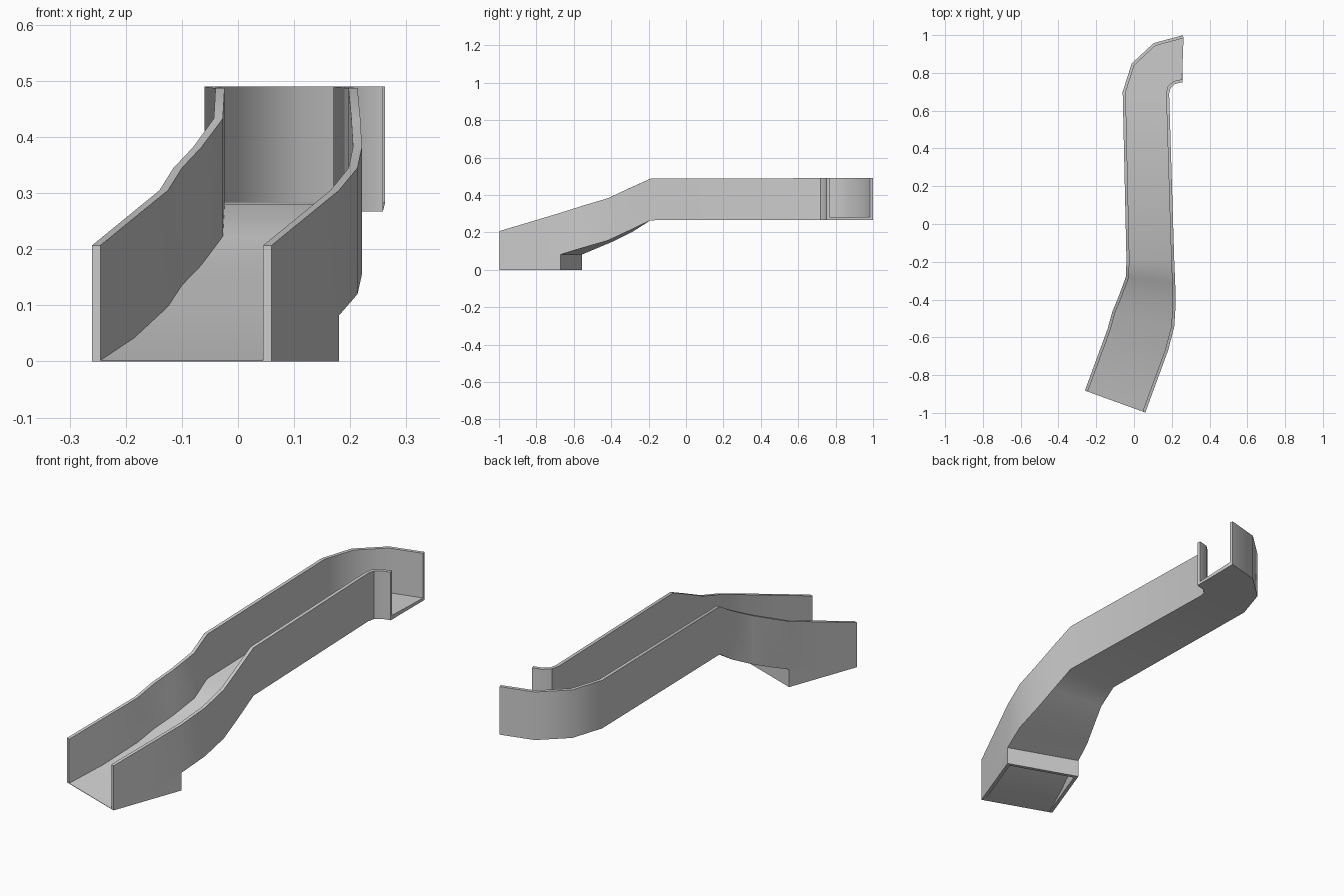
import bpy, bmesh, math
from mathutils import Vector

if "Cube" in bpy.data.objects:
    bpy.data.objects.remove(bpy.data.objects["Cube"])

T = 0.016  # sheet thickness

# stations: left x,y, right x,y, underside z, floor z, wall top z
STATIONS = [
    (-0.260, -0.882, 0.060, -0.998, 0.000, 0.002, 0.207),
    (-0.200, -0.719, 0.120, -0.834, 0.026, 0.042, 0.256),
    (-0.140, -0.556, 0.180, -0.671, 0.082, 0.098, 0.305),
    (-0.115, -0.465, 0.213, -0.545, 0.120, 0.136, 0.345),
    (-0.080, -0.380, 0.221, -0.420, 0.156, 0.172, 0.382),
    (-0.043, -0.280, 0.218, -0.310, 0.207, 0.223, 0.433),
    (-0.040, -0.190, 0.213, -0.190, 0.265, 0.281, 0.487),
    (-0.060, 0.700, 0.186, 0.690, 0.267, 0.283, 0.490),
    (-0.012, 0.850, 0.193, 0.720, 0.267, 0.283, 0.490),
    (0.105, 0.958, 0.217, 0.741, 0.267, 0.283, 0.490),
    (0.258, 0.999, 0.258, 0.751, 0.267, 0.283, 0.490),
]


def offset(path, d):
    """Mitred parallel path; positive d goes to the right of travel."""
    out = []
    for i, p in enumerate(path):
        a = (p - path[i - 1]).normalized() if i else None
        b = (path[i + 1] - p).normalized() if i < len(path) - 1 else None
        a, b = a or b, b or a
        t = (a + b).normalized()
        n = Vector((t.y, -t.x))
        out.append(p + n * d / max(0.5, n.dot(Vector((a.y, -a.x)))))
    return out


def loft(name, sections):
    """Skin closed sections into a capped solid."""
    bm = bmesh.new()
    rings = [[bm.verts.new(v) for v in s] for s in sections]
    n = len(rings[0])
    for r, s in zip(rings, rings[1:]):
        for i in range(n):
            j = (i + 1) % n
            bm.faces.new((r[i], r[j], s[j], s[i]))
    bm.faces.new(rings[0])
    bm.faces.new(rings[-1])
    bmesh.ops.remove_doubles(bm, verts=bm.verts, dist=1e-5)
    bmesh.ops.recalc_face_normals(bm, faces=bm.faces)
    mesh = bpy.data.meshes.new(name)
    bm.to_mesh(mesh)
    bm.free()
    ob = bpy.data.objects.new(name, mesh)
    bpy.context.collection.objects.link(ob)
    bpy.ops.object.select_all(action='DESELECT')
    ob.select_set(True)
    bpy.context.view_layer.objects.active = ob
    bpy.ops.object.shade_smooth_by_angle(angle=math.radians(35))
    return ob


left = [Vector(s[0:2]) for s in STATIONS]
right = [Vector(s[2:4]) for s in STATIONS]
left_in, right_in = offset(left, T), offset(right, -T)

# U-shaped chute
sections = []
for s, lo, li, ri, ro in zip(STATIONS, left, left_in, right_in, right):
    under, floor, top = s[4:]
    outline = [(lo, under), (lo, top), (li, top), (li, floor),
               (ri, floor), (ri, top), (ro, top), (ro, under)]
    sections.append([(p.x, p.y, z) for p, z in outline])
loft("slide_chute", sections)

# side skirts of the hollow foot
for name, outer, inner in (("left_skirt", left, left_in), ("right_skirt", right, right_in)):
    loft(name, [[(o.x, o.y, 0), (o.x, o.y, s[4]), (i.x, i.y, s[4]), (i.x, i.y, 0)]
                for s, o, i in list(zip(STATIONS, outer, inner))[:3]])

# back plate of the foot
k, h = 2, STATIONS[2][4]
along = (left[1] - left[2]).normalized() * T
plate = []
for p in (left[k], right[k]):
    q = p + along
    plate.append([(p.x, p.y, 0), (p.x, p.y, h), (q.x, q.y, h), (q.x, q.y, 0)])
loft("foot_back_plate", plate)
